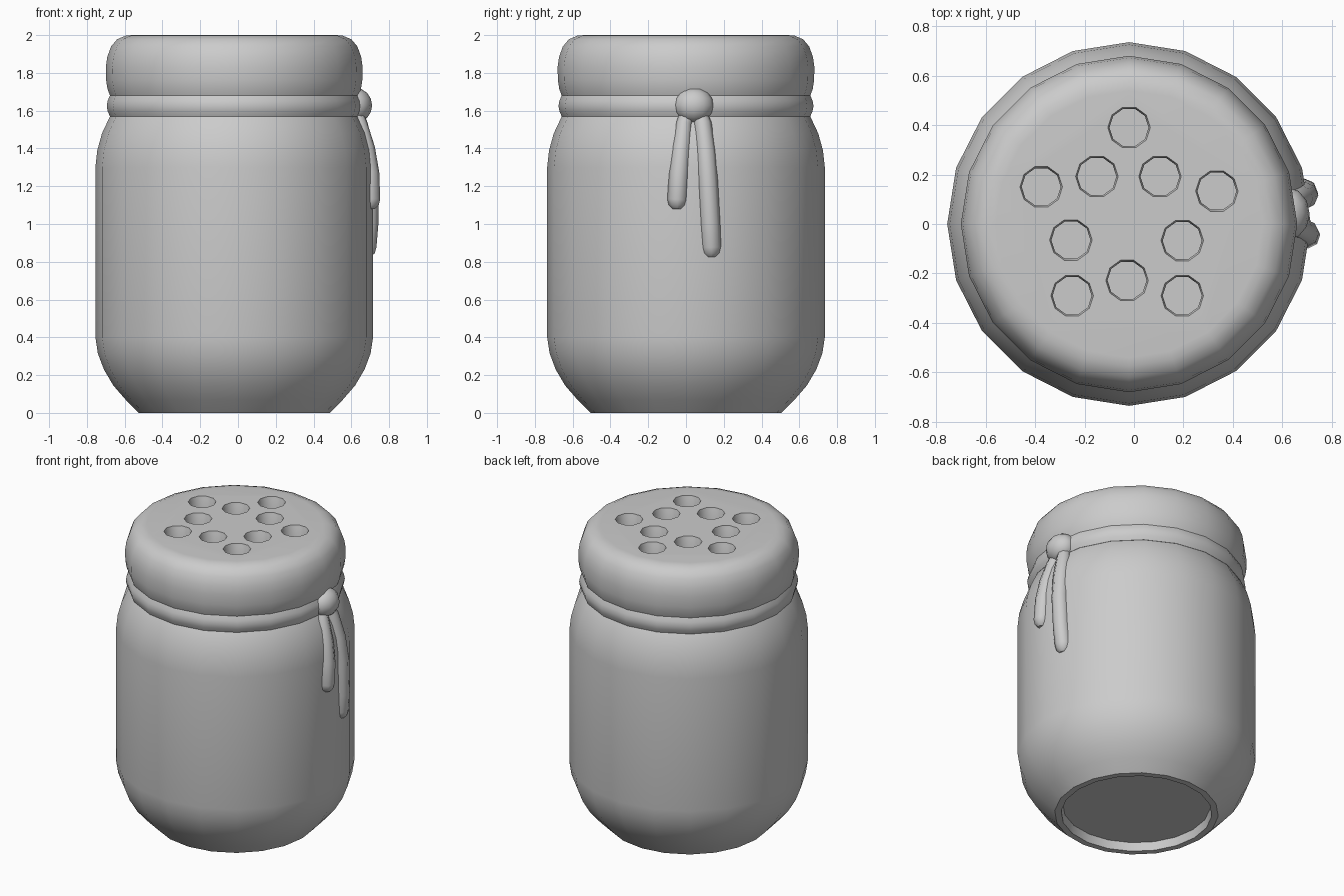
import bpy, bmesh, math

if "Cube" in bpy.data.objects:
    bpy.data.objects.remove(bpy.data.objects["Cube"])

CX = -0.02  # jar axis


def finish(ob, angle=40):
    bpy.ops.object.select_all(action='DESELECT')
    ob.select_set(True)
    bpy.context.view_layer.objects.active = ob
    bpy.ops.object.shade_smooth_by_angle(angle=math.radians(angle))


def lathe(name, profile, cx=CX, cy=0, sides=20, closed=False):
    bm = bmesh.new()
    rings = []
    for r, z in profile:
        rings.append([bm.verts.new((cx + r * math.cos(2 * math.pi * i / sides),
                                    cy + r * math.sin(2 * math.pi * i / sides), z))
                      for i in range(sides)])
    pairs = list(zip(rings, rings[1:]))
    if closed:
        pairs.append((rings[-1], rings[0]))
    for a, b in pairs:
        for i in range(sides):
            j = (i + 1) % sides
            bm.faces.new((a[i], a[j], b[j], b[i]))
    if not closed:
        bm.faces.new(rings[0])
        bm.faces.new(rings[-1])
    bmesh.ops.recalc_face_normals(bm, faces=bm.faces)
    me = bpy.data.meshes.new(name)
    bm.to_mesh(me)
    bm.free()
    ob = bpy.data.objects.new(name, me)
    bpy.context.collection.objects.link(ob)
    return ob


# Jar body with a recessed base
finish(lathe("jar_body", [(.455, .055), (.465, 0), (.505, 0), (.575, .07), (.64, .145),
                          (.69, .23), (.722, .315), (.735, .4), (.735, 1.3), (.725, 1.39),
                          (.70, 1.48), (.66, 1.565), (.62, 1.62), (.62, 1.70)]))

# String band around the neck
finish(lathe("neck_band", [(.60, 1.57), (.658, 1.57), (.67, 1.597), (.675, 1.625),
                           (.67, 1.653), (.658, 1.68), (.60, 1.68)], closed=True))

# Lid
lid = lathe("lid", [(.61, 1.68), (.658, 1.68), (.671, 1.715), (.678, 1.76), (.68, 1.83),
                    (.672, 1.885), (.652, 1.94), (.62, 1.978), (.575, 1.997), (.54, 2.0)])

# Holes punched in the lid
holes = [(-.02, .39), (-.375, .15), (-.15, .192), (.105, .192), (.335, .133),
         (-.255, -.065), (.195, -.067), (-.25, -.29), (.195, -.29), (-.028, -.228)]
cutters = []
for x, y in holes:
    cutters.append(lathe("hole_cutter", [(.079, 1.80), (.079, 1.985), (.086, 1.999), (.086, 2.1)],
                         x, y, sides=10))
bpy.ops.object.select_all(action='DESELECT')
for c in cutters:
    c.select_set(True)
bpy.context.view_layer.objects.active = cutters[0]
bpy.ops.object.join()
cutter = bpy.context.view_layer.objects.active
cutter.hide_render = True
mod = lid.modifiers.new("holes", 'BOOLEAN')
mod.operation = 'DIFFERENCE'
mod.solver = 'EXACT'
mod.object = cutter
bpy.context.view_layer.objects.active = lid
bpy.ops.object.modifier_apply(modifier=mod.name)
bpy.data.objects.remove(cutter, do_unlink=True)
finish(lid)

# Knot
bpy.ops.mesh.primitive_uv_sphere_add(segments=12, ring_count=8, radius=1, location=(.62, .042, 1.628))
knot = bpy.context.object
knot.name = "knot"
knot.scale = (.09, .106, .093)
finish(knot, 60)


# Hanging string ends
def string_end(name, pts):
    cu = bpy.data.curves.new(name, 'CURVE')
    cu.dimensions = '3D'
    cu.bevel_depth = .053
    cu.bevel_resolution = 2
    cu.use_fill_caps = True
    sp = cu.splines.new('POLY')
    sp.points.add(len(pts) - 1)
    for p, (x, y, z, r) in zip(sp.points, pts):
        p.co = (x, y, z, 1)
        p.radius = r
    ob = bpy.data.objects.new(name, cu)
    bpy.context.collection.objects.link(ob)
    bpy.ops.object.select_all(action='DESELECT')
    ob.select_set(True)
    bpy.context.view_layer.objects.active = ob
    bpy.ops.object.convert(target='MESH')
    finish(bpy.context.object, 60)


string_end("short_string", [(.62, .01, 1.60, .7), (.642, -.01, 1.53, .8), (.675, -.025, 1.4, .95),
                            (.695, -.037, 1.27, 1), (.70, -.046, 1.13, 1),
                            (.70, -.047, 1.10, .85), (.70, -.047, 1.08, .45)])
string_end("long_string", [(.62, .07, 1.60, .7), (.638, .088, 1.53, .9), (.672, .105, 1.38, 1),
                           (.692, .116, 1.22, 1), (.69, .128, 1.0, 1), (.68, .134, .88, 1),
                           (.678, .134, .845, .85), (.678, .134, .825, .45)])
